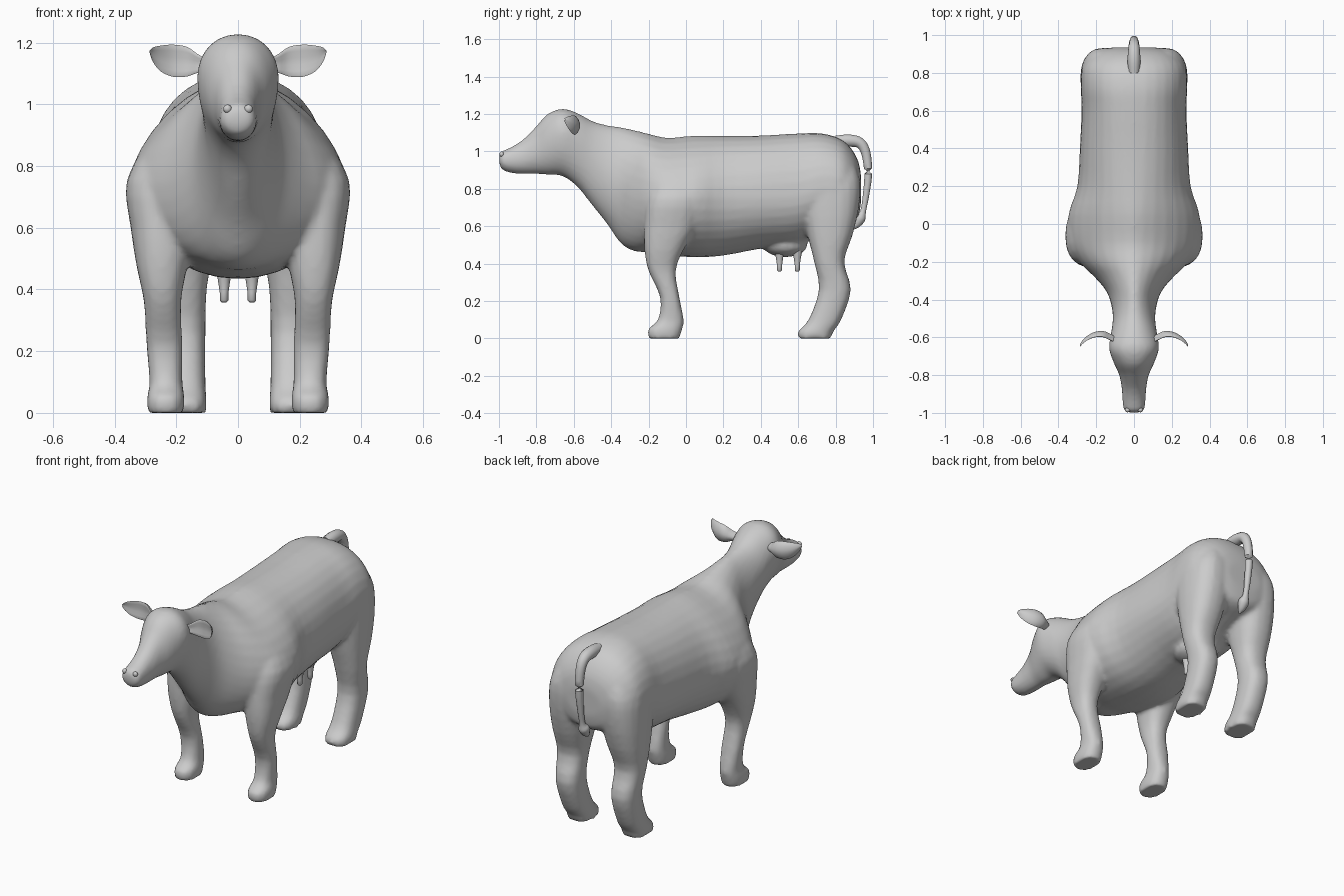
import bpy, bmesh, math
from mathutils import Vector

if "Cube" in bpy.data.objects:
    bpy.data.objects.remove(bpy.data.objects["Cube"])

grey = bpy.data.materials.new("light grey")
grey.diffuse_color = (0.6, 0.6, 0.6, 1)
grey.use_nodes = True
grey.node_tree.nodes["Principled BSDF"].inputs["Base Color"].default_value = grey.diffuse_color


def spline(rows, steps):
    """Catmull-Rom interpolation of rows of numbers."""
    out = []
    for i in range(len(rows) - 1):
        a, b, c, d = rows[max(i - 1, 0)], rows[i], rows[i + 1], rows[min(i + 2, len(rows) - 1)]
        for s in range(steps):
            t = s / steps
            out.append([0.5 * (2 * q + (r - p) * t + (2 * p - 5 * q + 4 * r - u) * t * t
                               + (3 * q - p - 3 * r + u) * t ** 3) for p, q, r, u in zip(a, b, c, d)])
    return out + [list(rows[-1])]


def loft(bm, rings):
    """Skin a list of point rings and cap both ends."""
    vs = [[bm.verts.new(p) for p in r] for r in rings]
    n = len(vs[0])
    for a, b in zip(vs, vs[1:]):
        for i in range(n):
            bm.faces.new((a[i], a[(i + 1) % n], b[(i + 1) % n], b[i]))
    bm.faces.new(vs[0][::-1])
    bm.faces.new(vs[-1])


def finish(name, bm, angle=60):
    bmesh.ops.recalc_face_normals(bm, faces=bm.faces)
    me = bpy.data.meshes.new(name)
    bm.to_mesh(me)
    bm.free()
    ob = bpy.data.objects.new(name, me)
    me.materials.append(grey)
    bpy.context.collection.objects.link(ob)
    bpy.ops.object.select_all(action='DESELECT')
    ob.select_set(True)
    bpy.context.view_layer.objects.active = ob
    bpy.ops.object.shade_smooth_by_angle(angle=math.radians(angle))
    return ob


def power(v, e):
    return math.copysign(abs(v) ** (2 / e), v)


def body_ring(y, top, bottom, mid, half, e):
    ring = []
    for i in range(32):
        a = math.tau * i / 32
        c, s = math.cos(a), math.sin(a)
        k = e if s > 0 else 2
        ring.append((half * power(c, k), y, mid + (top - mid if s > 0 else mid - bottom) * power(s, k)))
    return ring


def leg_ring(z, y0, y1, x0, x1, side):
    return [(side * ((x0 + x1) / 2 + (x1 - x0) / 2 * power(math.cos(a), 2.4)),
             (y0 + y1) / 2 + (y1 - y0) / 2 * power(math.sin(a), 2.4), z)
            for a in (math.tau * i / 20 for i in range(20))]


def tube(bm, path, n=10):
    """Tube along rows of x, y, z, radius."""
    rings = []
    for i, p in enumerate(path):
        a, b = path[max(i - 1, 0)], path[min(i + 1, len(path) - 1)]
        q = (Vector(b[:3]) - Vector(a[:3])).to_track_quat('Z', 'Y')
        rings.append([Vector(p[:3]) + q @ Vector((p[3] * math.cos(math.tau * k / n),
                      p[3] * math.sin(math.tau * k / n), 0)) for k in range(n)])
    loft(bm, rings)


# Head, neck and trunk: y, top, bottom, widest height, half width, upper roundness
trunk = [
    (-.998, .985, .93, .955, .035, 2.2), (-.98, 1.003, .9, .95, .055, 2.2),
    (-.93, 1.025, .884, .95, .061, 2.2), (-.87, 1.065, .88, .96, .065, 2.1),
    (-.8, 1.135, .88, 1.0, .078, 2.1), (-.74, 1.2, .875, 1.05, .105, 2.1),
    (-.66, 1.228, .868, 1.09, .132, 2.1), (-.58, 1.205, .81, 1.05, .122, 2),
    (-.5, 1.162, .71, .97, .112, 2), (-.42, 1.14, .61, .87, .122, 1.9),
    (-.35, 1.13, .51, .8, .15, 1.8), (-.28, 1.115, .468, .75, .21, 1.7),
    (-.2, 1.095, .46, .74, .29, 1.65), (-.1, 1.073, .445, .74, .345, 1.6),
    (.05, 1.085, .434, .75, .347, 1.65), (.2, 1.083, .443, .75, .3, 1.9),
    (.4, 1.085, .48, .75, .287, 2.1), (.6, 1.096, .5, .76, .278, 2.2),
    (.72, 1.097, .56, .8, .282, 2.2), (.82, 1.07, .6, .8, .278, 2.2),
    (.88, 1.02, .62, .8, .24, 2.2), (.92, .95, .65, .8, .18, 2.2), (.935, .88, .72, .8, .11, 2)]
# Legs: z, back and front limits in y, inner and outer limits in x
front_leg = [
    (0, -.2, -.035, .175, .293), (.05, -.203, -.02, .173, .295), (.1, -.15, -.012, .18, .287),
    (.22, -.138, -.035, .18, .297), (.36, -.2, -.055, .184, .305), (.47, -.222, -.015, .165, .328),
    (.6, -.225, .06, .14, .348), (.75, -.21, .1, .12, .362), (.88, -.16, .08, .12, .29)]
hind_leg = [
    (0, .6, .775, .103, .245), (.04, .6, .79, .102, .247), (.1, .655, .83, .105, .245),
    (.26, .71, .882, .105, .25), (.41, .685, .846, .1, .265), (.55, .65, .89, .07, .278),
    (.7, .62, .925, .04, .284), (.85, .6, .93, .04, .272), (.98, .64, .88, .06, .2)]

bm = bmesh.new()
loft(bm, [body_ring(*r) for r in spline(trunk, 3)])
for side in (-1, 1):
    for leg in (front_leg, hind_leg):
        loft(bm, [leg_ring(*r, side) for r in spline(leg, 3)])
# Udder bag
ret = bmesh.ops.create_uvsphere(bm, u_segments=20, v_segments=12, radius=1)
for v in ret['verts']:
    v.co = Vector((v.co.x * .12, .53 + v.co.y * .12, .5 + v.co.z * .065))
body = finish("body_and_legs", bm, 180)
# Blend the overlapping forms into one skin
m = body.modifiers.new("blend", 'REMESH')
m.mode, m.voxel_size, m.use_smooth_shade = 'VOXEL', .013, True
m = body.modifiers.new("soften", 'SMOOTH')
m.factor, m.iterations = .5, 5

# Teats
bm = bmesh.new()
for x in (-.045, .045):
    for y in (.5, .595):
        tube(bm, [(x, y, .47, .028), (x, y, .43, .02), (x, y, .39, .014), (x, y, .365, .014), (x, y, .358, .008)])
finish("teats", bm)

# Tail with a tuft at the end
bm = bmesh.new()
tube(bm, spline([(0, .8, 1.055, .03), (0, .87, 1.058, .034), (0, .93, 1.045, .03), (0, .962, .99, .026),
                 (0, .974, .88, .022), (0, .963, .77, .018), (0, .947, .68, .016), (0, .932, .645, .03),
                 (0, .912, .61, .022), (0, .892, .585, .005)], 4))
finish("tail", bm)

# Ears: x, y, centre height, half height, half thickness
ear = [(.095, -.615, 1.125, .02, .02), (.13, -.6, 1.132, .03, .024), (.165, -.585, 1.138, .048, .022),
       (.21, -.587, 1.141, .052, .018), (.25, -.605, 1.148, .042, .014), (.275, -.625, 1.16, .024, .009),
       (.286, -.64, 1.17, .004, .003)]
bm = bmesh.new()
for side in (-1, 1):
    rings = []
    for x, y, z, h, t in spline(ear, 3):
        ring = []
        for i in range(14):
            a = math.tau * i / 14
            # the front face is hollowed
            d = t * math.sin(a) if math.sin(a) > 0 else t * .35 * math.sin(a)
            ring.append((side * x, y + d - .012 * abs(math.cos(a)), z + h * math.cos(a)))
        rings.append(ring)
    loft(bm, rings)
finish("ears", bm)


def balls(name, spots, size):
    bm = bmesh.new()
    for side in (-1, 1):
        for s in spots:
            ret = bmesh.ops.create_uvsphere(bm, u_segments=14, v_segments=8, radius=1)
            for v in ret['verts']:
                v.co = Vector((side * s[0] + v.co.x * size[0], s[1] + v.co.y * size[1], s[2] + v.co.z * size[2]))
    finish(name, bm)


# Eyes and nostril rims
balls("eyes", [(.1, -.69, 1.103)], (.016, .026, .018))
balls("nostrils", [(.034, -.985, .985)], (.014, .012, .014))
